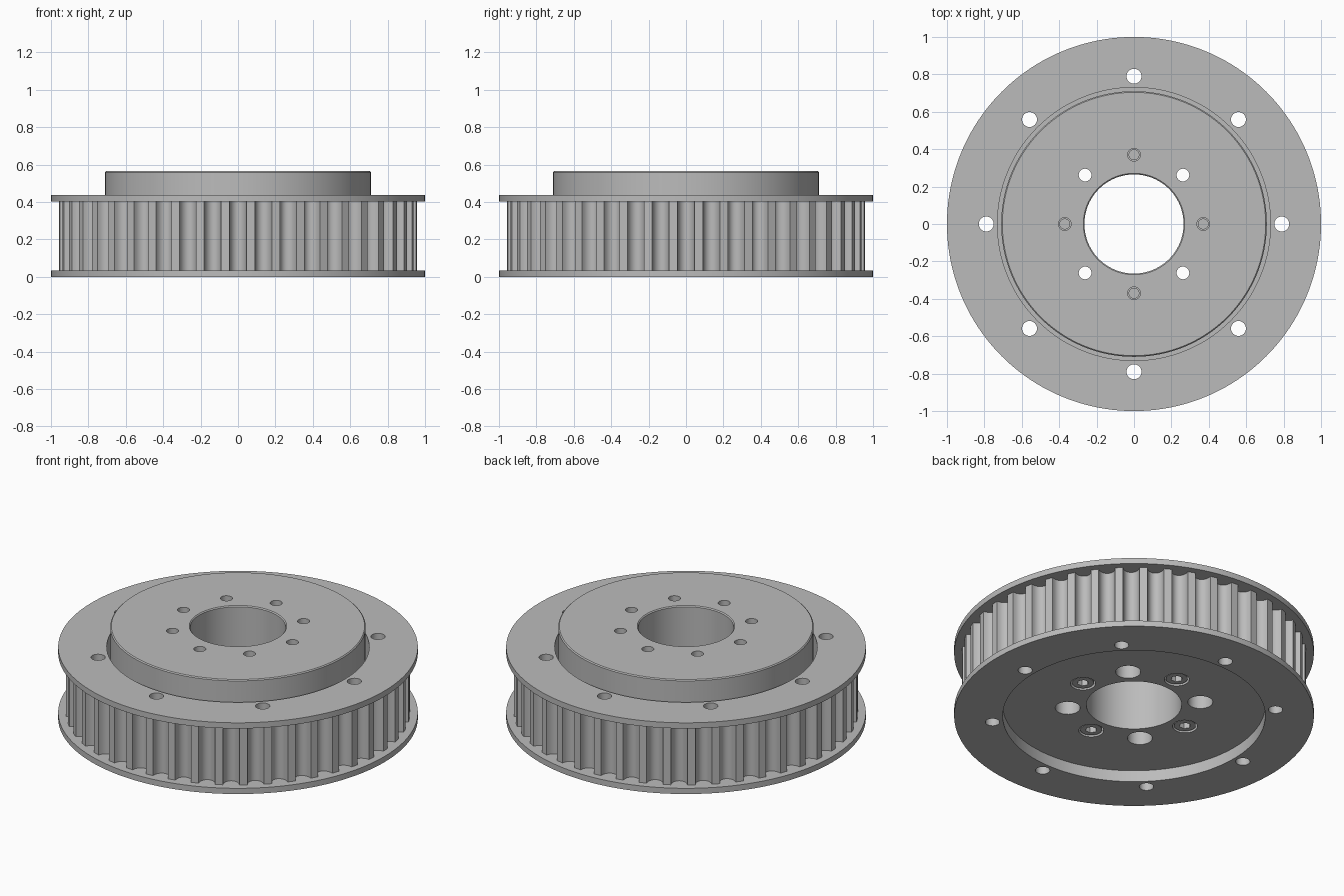
import bpy, bmesh
from math import sin, cos, pi, tau, radians

if "Cube" in bpy.data.objects:
    bpy.data.objects.remove(bpy.data.objects["Cube"], do_unlink=True)

# Single metal colour
steel = bpy.data.materials.new("machined grey metal")
steel.use_nodes = True
grey = (0.5, 0.5, 0.5, 1)
steel.diffuse_color = grey
steel.node_tree.nodes["Principled BSDF"].inputs["Base Color"].default_value = grey

TEETH = 44
R_POCKET, R_HUB, R_BORE = 0.73, 0.71, 0.265
Z_WEB, Z_STEP, Z_SEAT, Z_TOP = 0.07, 0.15, 0.21, 0.565
DIAGONALS = [45, 135, 225, 315]
CARDINALS = [0, 90, 180, 270]


def circle(r, n=128, x=0, y=0):
    return [(x + r * cos(tau * i / n), y + r * sin(tau * i / n)) for i in range(n)]


def hole_ring(radius, r, angles):
    return [circle(r, 24, radius * cos(radians(a)), radius * sin(radians(a)))
            for a in angles]


def toothed_outline(r_land, r_groove, half_groove, steps=10):
    """Belt pulley outline: rounded grooves between narrow lands."""
    pts = []
    for t in range(TEETH):
        mid = tau * t / TEETH
        for i in range(steps + 1):
            u = pi * i / steps
            a = mid - half_groove * cos(u)
            r = r_land - (r_land - r_groove) * sin(u) ** 0.9 if 0 < i < steps else r_land
            pts.append((r * cos(a), r * sin(a)))
    return pts


def plate(name, loops, z0, z1, chamfer_radii=()):
    """Extrude an outline with holes from z0 to z1, with optional top chamfers."""
    bm = bmesh.new()
    edges = []
    for loop in loops:
        vs = [bm.verts.new((x, y, z0)) for x, y in loop]
        edges += [bm.edges.new((vs[i - 1], vs[i])) for i in range(len(vs))]
    bmesh.ops.triangle_fill(bm, use_beauty=True, edges=edges, normal=(0, 0, 1))
    ext = bmesh.ops.extrude_face_region(bm, geom=bm.faces[:], use_keep_orig=True)
    top = [v for v in ext["geom"] if isinstance(v, bmesh.types.BMVert)]
    bmesh.ops.translate(bm, verts=top, vec=(0, 0, z1 - z0))
    bmesh.ops.recalc_face_normals(bm, faces=bm.faces[:])
    if chamfer_radii:
        def on_rim(e):
            return (any(all(v.co.z > z1 - 1e-4 and abs(v.co.xy.length - r) < 1e-4
                            for v in e.verts) for r in chamfer_radii)
                    and e.calc_face_angle(0) > 1)
        bmesh.ops.bevel(bm, geom=[e for e in bm.edges if on_rim(e)], offset=0.006,
                        segments=1, affect='EDGES')
    mesh = bpy.data.meshes.new(name)
    bm.to_mesh(mesh)
    bm.free()
    mesh.materials.append(steel)
    obj = bpy.data.objects.new(name, mesh)
    bpy.context.collection.objects.link(obj)
    bpy.ops.object.select_all(action='DESELECT')
    bpy.context.view_layer.objects.active = obj
    obj.select_set(True)
    bpy.ops.object.shade_smooth_by_angle(angle=radians(30))
    return obj


# Toothed rim and its two flanges, drilled through
rim_holes = hole_ring(0.79, 0.04, CARDINALS + DIAGONALS)
pocket = circle(R_POCKET)
plate("toothed_rim", [toothed_outline(0.957, 0.9, 0.048), pocket] + rim_holes, 0.035, 0.402)
for name, z in (("bottom_flange", 0), ("top_flange", 0.402)):
    plate(name, [circle(1, 160), pocket] + rim_holes, z, z + 0.035)

# Web inside the rim, counterbored from below
bore = circle(R_BORE, 96)
wide = hole_ring(0.37, 0.07, DIAGONALS)
plate("web_lower", [pocket, bore] + wide + hole_ring(0.37, 0.07, CARDINALS), Z_WEB, Z_STEP)
plate("web_upper", [pocket, bore] + wide + hole_ring(0.37, 0.036, CARDINALS), Z_STEP, Z_SEAT)

# Hub disc seated in the pocket
plate("hub", [circle(R_HUB), bore] + hole_ring(0.37, 0.034, CARDINALS + DIAGONALS),
      Z_SEAT, Z_TOP, (R_HUB, R_BORE))

# Socket screws fastening the hub
for k, a in enumerate(CARDINALS):
    x, y = 0.37 * cos(radians(a)), 0.37 * sin(radians(a))
    plate(f"screw_head_{k + 1}", [circle(0.06, 32, x, y), circle(0.033, 6, x, y)], 0.075, 0.12)
    plate(f"screw_neck_{k + 1}", [circle(0.06, 32, x, y)], 0.12, Z_STEP)
    plate(f"screw_shank_{k + 1}", [circle(0.029, 24, x, y)], Z_STEP, 0.52)
